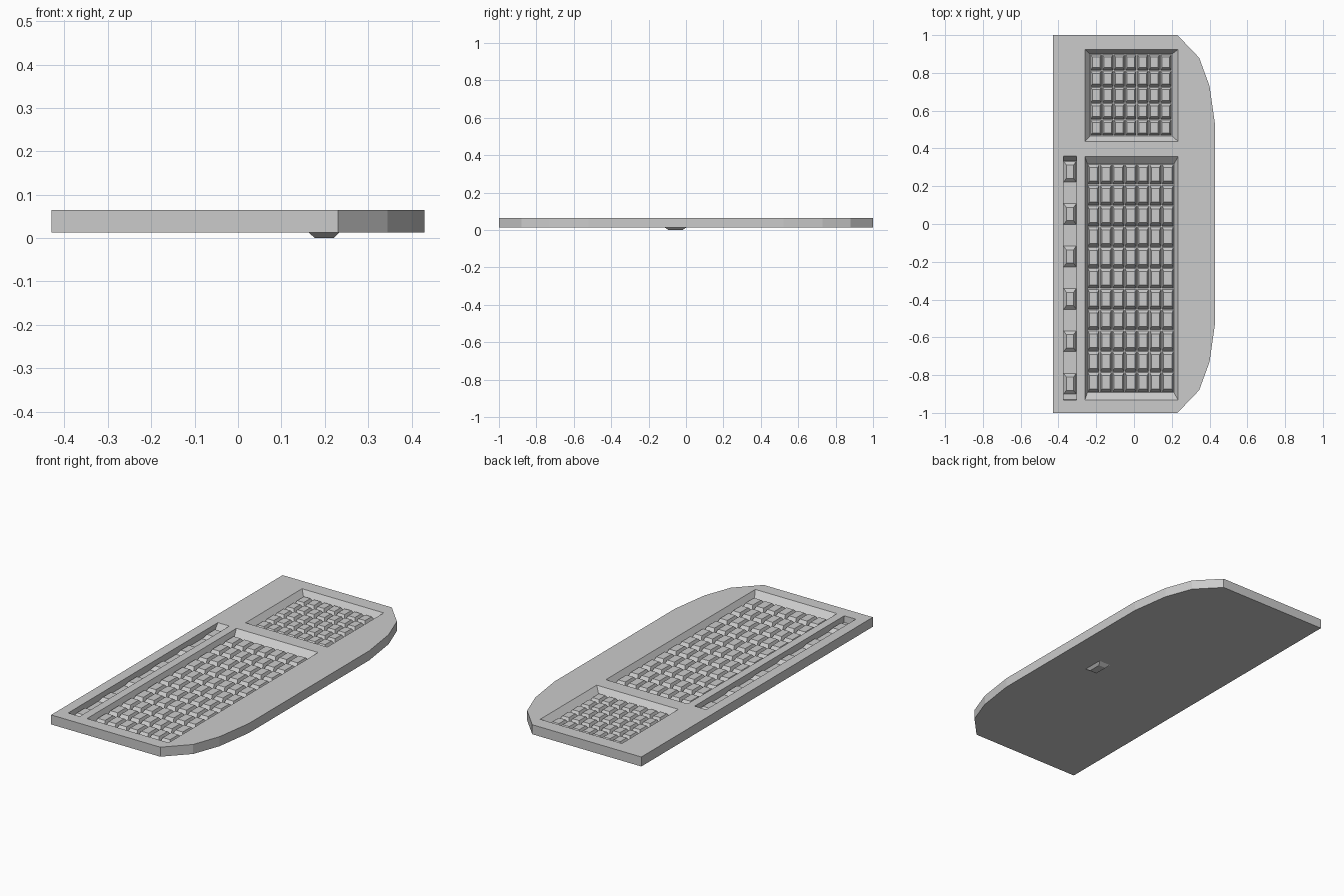
import bpy, bmesh

if "Cube" in bpy.data.objects:
    bpy.data.objects.remove(bpy.data.objects["Cube"])

TOP, BASE, FLOOR = 0.065, 0.013, 0.03


def finish(name, bm):
    bmesh.ops.recalc_face_normals(bm, faces=bm.faces[:])
    me = bpy.data.meshes.new(name)
    bm.to_mesh(me)
    bm.free()
    ob = bpy.data.objects.new(name, me)
    bpy.context.collection.objects.link(ob)
    return ob


def rect(x0, x1, y0, y1):
    return [(x0, y0), (x1, y0), (x1, y1), (x0, y1)]


def ring(bm, pts, z):
    return [bm.verts.new((x, y, z)) for x, y in pts]


def bridge(bm, a, b):
    for i in range(len(a)):
        j = (i + 1) % len(a)
        bm.faces.new((a[i], a[j], b[j], b[i]))


def frustum(bm, x0, x1, y0, y1, z0, z1, ix, iy):
    # tapered block: base at z0, inset face at z1
    a = ring(bm, rect(x0, x1, y0, y1), z0)
    b = ring(bm, rect(x0 + ix, x1 - ix, y0 + iy, y1 - iy), z1)
    bridge(bm, a, b)
    bm.faces.new(a)
    bm.faces.new(b)


# body: straight left edge, faceted right corners, three sunken trays
corner = [(0.23, -1), (0.345, -0.88), (0.40, -0.73), (0.43, -0.52)]
outline = [(-0.43, -1)] + corner + [(x, -y) for x, y in reversed(corner)] + [(-0.43, 1)]
trays = [
    (rect(-0.26, 0.234, 0.437, 0.925), rect(-0.232, 0.2, 0.467, 0.899)),
    (rect(-0.26, 0.234, -0.933, 0.358), rect(-0.247, 0.212, -0.893, 0.318)),
    (rect(-0.374, -0.304, -0.933, 0.36), rect(-0.373, -0.305, -0.93, 0.333)),
]
bm = bmesh.new()
upper = ring(bm, outline, TOP)
rims = [ring(bm, rim, TOP) for rim, _ in trays]
edges = [bm.edges.new((r[i - 1], r[i])) for r in [upper] + rims for i in range(len(r))]
bmesh.ops.triangle_fill(bm, edges=edges, use_beauty=True, normal=(0, 0, 1))
lower = ring(bm, outline, BASE)
bridge(bm, upper, lower)
bm.faces.new(lower)
for r, (_, bottom) in zip(rims, trays):
    f = ring(bm, bottom, FLOOR)
    bridge(bm, r, f)
    bm.faces.new(f)
finish("body", bm)


def key_grid(name, x0, x1, y0, y1, nx, ny, z1, ix, iy):
    bm = bmesh.new()
    px, py = (x1 - x0) / nx, (y1 - y0) / ny
    g = 0.003
    for i in range(nx):
        for j in range(ny):
            x, y = x0 + i * px, y0 + j * py
            frustum(bm, x + g, x + px - g, y + g, y + py - g, FLOOR, z1, ix, iy)
    finish(name, bm)


# key fields
key_grid("small_key_field", -0.232, 0.2, 0.467, 0.899, 7, 5, 0.048, 0.008, 0.012)
key_grid("large_key_field", -0.247, 0.212, -0.893, 0.318, 7, 11, 0.05, 0.008, 0.016)

# spaced keys in the narrow side channel
bm = bmesh.new()
for k in range(6):
    y = 0.277 - k * 0.2245
    frustum(bm, -0.372, -0.306, y - 0.055, y + 0.055, FLOOR, 0.05, 0.014, 0.02)
finish("side_keys", bm)

# small foot underneath
bm = bmesh.new()
frustum(bm, 0.163, 0.234, -0.113, 0.0, BASE, 0.0, 0.014, 0.02)
finish("bottom_foot", bm)
